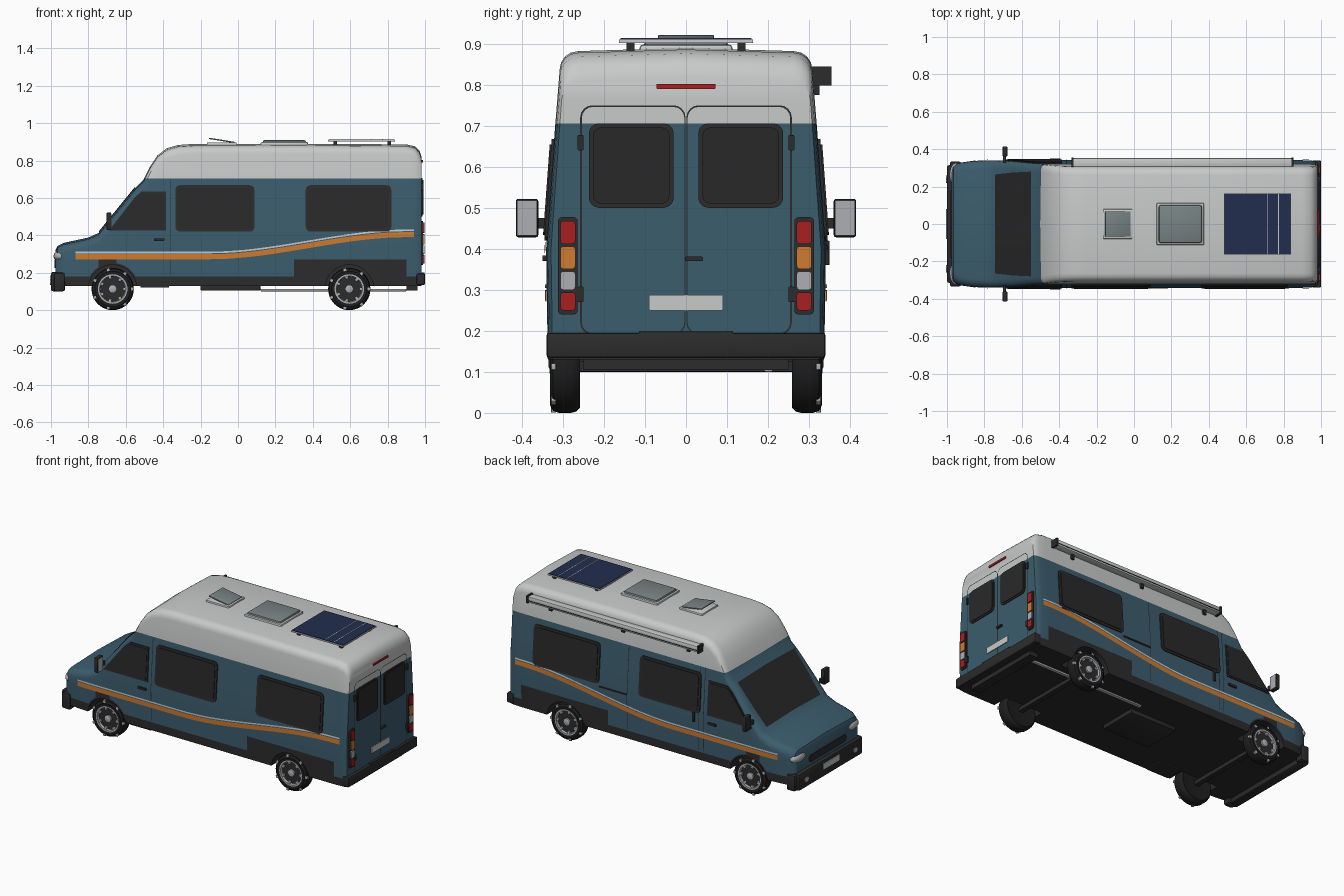
import bpy, bmesh
from math import sin, cos, pi, radians
from mathutils import Vector, Matrix

if "Cube" in bpy.data.objects:
    bpy.data.objects.remove(bpy.data.objects["Cube"])


def material(name, r, g, b):
    m = bpy.data.materials.new(name)
    m.use_nodes = True
    m.diffuse_color = (r, g, b, 1)
    m.node_tree.nodes["Principled BSDF"].inputs["Base Color"].default_value = (r, g, b, 1)
    return m


BLUE = material("body blue", .045, .11, .155)
WHITE = material("roof white", .58, .59, .59)
BLACK = material("trim black", .025, .025, .026)
GLASS = material("dark glass", .022, .022, .023)
TYRE = material("tyre rubber", .013, .013, .013)
ORANGE = material("stripe orange", .62, .2, .03)
RED = material("lamp red", .4, .014, .014)
SILVER = material("silver", .42, .43, .45)
NAVY = material("solar navy", .015, .027, .075)
SMOKE = material("skylight smoke", .19, .23, .23)


def finish(name, bm, *mats):
    me = bpy.data.meshes.new(name)
    bm.to_mesh(me)
    bm.free()
    for m in mats:
        me.materials.append(m)
    ob = bpy.data.objects.new(name, me)
    bpy.context.collection.objects.link(ob)
    return ob


def box(name, lo, hi, mat, bevel=0, tilt=0):
    lo, hi = Vector(lo), Vector(hi)
    bm = bmesh.new()
    bmesh.ops.create_cube(bm, size=1)
    bmesh.ops.scale(bm, vec=hi - lo, verts=bm.verts)
    if bevel:
        bmesh.ops.bevel(bm, geom=bm.edges[:], offset=bevel, segments=2, affect='EDGES', profile=.5)
    mat4 = Matrix.Translation((lo + hi) / 2) @ Matrix.Rotation(tilt, 4, 'Y')
    bmesh.ops.transform(bm, matrix=mat4, verts=bm.verts)
    return finish(name, bm, mat)


def sheet(name, rows, mat):
    """Open quad grid turned away from the middle of the van."""
    bm = bmesh.new()
    grid = [[bm.verts.new(p) for p in row] for row in rows]
    for a, b in zip(grid, grid[1:]):
        for i in range(len(a) - 1):
            bm.faces.new((a[i], a[i + 1], b[i + 1], b[i]))
    for f in bm.faces:
        f.normal_update()
        c = f.calc_center_median()
        if f.normal.dot(c - Vector((c.x * .5, 0, .3))) < 0:
            f.normal_flip()
    return finish(name, bm, mat)


def plate(name, outline, place, mat, low=-.004, high=.005):
    """Thin solid from a flat outline laid on a wall of the body."""
    bm = bmesh.new()
    under = [bm.verts.new(place(u, v, low)) for u, v in outline]
    over = [bm.verts.new(place(u, v, high)) for u, v in outline]
    bm.faces.new(under)
    bm.faces.new(over)
    for i in range(len(outline)):
        bm.faces.new((under[i - 1], under[i], over[i], over[i - 1]))
    bmesh.ops.recalc_face_normals(bm, faces=bm.faces)
    return finish(name, bm, mat)


def rounded(u0, u1, v0, v1, r=.02):
    pts = []
    for k, (u, v) in enumerate([(u1 - r, v1 - r), (u0 + r, v1 - r), (u0 + r, v0 + r), (u1 - r, v0 + r)]):
        pts += [(u + r * cos((k + j / 4) * pi / 2), v + r * sin((k + j / 4) * pi / 2)) for j in range(5)]
    return pts


def lerp(table, x, col=1):
    if x <= table[0][0]:
        return table[0][col]
    for a, b in zip(table, table[1:]):
        if x <= b[0]:
            return a[col] + (b[col] - a[col]) * (x - a[0]) / (b[0] - a[0])
    return table[-1][col]


# Body shape: station x, roof height, width factor; and half width by height
STATIONS = [(-.975, .315, .88), (-.965, .335, .92), (-.93, .352, .965), (-.87, .365, .99), (-.8, .38, 1),
            (-.745, .405, 1), (-.65, .522, 1), (-.55, .645, 1), (-.505, .69, 1), (-.47, .76, 1), (-.43, .82, 1),
            (-.38, .858, 1), (-.32, .875, 1), (-.25, .88, 1), (.3, .882, 1), (.9, .878, 1),
            (.945, .868, .995), (.97, .845, .985), (.982, .81, .965)]
WIDTH = [(.13, .337), (.4, .341), (.7, .319), (.85, .307)]
FILLET, CROWN = .045, .008
WHEELS = (-.67, .595)
AXLE_Z = .113


def side(x, z):
    return lerp(WIDTH, z) * lerp(STATIONS, x, 2)


def on_side(s):
    return lambda x, z, o: Vector((x, s * (side(x, z) + o), z))


def on_rear(y, z, o):
    return Vector((.982 + o, y, z))


def on_front(y, z, o):
    return Vector((-.975 - o, y, z))


# Lofted body shell
bm = bmesh.new()
rings = []
for x, top, w in STATIONS:
    shoulder = top - FILLET
    half = [(side(x, min(z, shoulder)), min(z, shoulder)) for z in (.13, .27, .4, .55, .7, .9)]
    half += [(side(x, shoulder) - FILLET * (1 - cos(a)), shoulder + FILLET * sin(a))
             for a in (pi / 8, pi / 4, pi * 3 / 8, pi / 2)]
    pts = half + [(0, top + CROWN)] + [(-y, z) for y, z in reversed(half)]
    rings.append([bm.verts.new((x, y, z)) for y, z in pts])
for a, b in zip(rings, rings[1:]):
    for i in range(len(a)):
        bm.faces.new((a[i - 1], a[i], b[i], b[i - 1]))
bm.faces.new(rings[0])
bm.faces.new(rings[-1])
bmesh.ops.remove_doubles(bm, verts=bm.verts, dist=.0005)
bmesh.ops.recalc_face_normals(bm, faces=bm.faces)
for z in (.18, .705):
    bmesh.ops.bisect_plane(bm, geom=bm.verts[:] + bm.edges[:] + bm.faces[:], plane_co=(0, 0, z), plane_no=(0, 0, 1))
body = finish("body_shell", bm, BLUE, WHITE, BLACK)

# Wheel arches cut from the shell
bm = bmesh.new()
for x in WHEELS:
    for s in (1, -1):
        m = Matrix.Translation((x, s * .335, AXLE_Z)) @ Matrix.Rotation(pi / 2, 4, 'X')
        bmesh.ops.create_cone(bm, cap_ends=True, segments=48, radius1=.13, radius2=.13, depth=.2, matrix=m)
cutter = finish("arch_cutter", bm)
cutter.hide_render = True
mod = body.modifiers.new("arches", 'BOOLEAN')
mod.operation, mod.solver, mod.object = 'DIFFERENCE', 'EXACT', cutter
bpy.context.view_layer.update()
body.data = bpy.data.meshes.new_from_object(body.evaluated_get(bpy.context.evaluated_depsgraph_get()))
body.modifiers.clear()
bpy.data.objects.remove(cutter)
for f in body.data.polygons:
    c = f.center
    in_arch = any((c.x - x) ** 2 + (c.z - AXLE_Z) ** 2 < .0175 for x in WHEELS)
    f.material_index = 2 if c.z < .18 or in_arch else 1 if c.z > .705 else 0


# Wheels
def lathe(name, profile, mat, x, s):
    n = 40
    bm = bmesh.new()
    loops = [[bm.verts.new((x + r * cos(i * 2 * pi / n), s * y, AXLE_Z + r * sin(i * 2 * pi / n)))
              for i in range(n)] for r, y in profile]
    for a, b in zip(loops, loops[1:]):
        for i in range(n):
            bm.faces.new((a[i - 1], a[i], b[i], b[i - 1]))
    bm.faces.new(loops[0])
    bm.faces.new(loops[-1])
    bmesh.ops.recalc_face_normals(bm, faces=bm.faces)
    return finish(name, bm, mat)


for x, end in zip(WHEELS, ("front", "rear")):
    for s in (1, -1):
        lathe(end + "_tyre", [(.07, .262), (.1, .258), (.11, .268), (.113, .28), (.113, .31), (.108, .324),
                              (.095, .331), (.079, .329), (.077, .312)], TYRE, x, s)
        lathe(end + "_rim", [(.079, .31), (.079, .331), (.07, .331), (.067, .316)], SILVER, x, s)
        lathe(end + "_brake_disc", [(.066, .31), (.066, .318)], BLACK, x, s)
        lathe(end + "_hub", [(.022, .31), (.022, .329), (.015, .333)], SILVER, x, s)
        for k in range(7):
            sp = box(end + "_spoke", (.012, -.006, -.008), (.072, .006, .008), SILVER, .002)
            sp.data.transform(Matrix.Translation((x, s * .323, AXLE_Z)) @
                              Matrix.Rotation(k * 2 * pi / 7, 4, 'Y') @ Matrix.Translation((.042, 0, 0)))
        arc = [radians(16 + 148 * i / 24) for i in range(25)]
        sheet(end + "_arch_lip", [[on_side(s)(x + r * cos(a), AXLE_Z + r * sin(a), .004) for a in arc]
                                  for r in (.129, .139)], BLACK)

# Side glass, stripes, seams and handles
CAB = [(-.69, .425), (-.385, .425), (-.385, .635), (-.515, .635), (-.55, .605)]
for s in (1, -1):
    wall = on_side(s)
    for u0, u1 in ((-.335, .088), (.362, .82)):
        plate("side_window_frame", rounded(u0, u1, .42, .668, .025), wall, BLACK, -.004, .006)
        plate("side_window", rounded(u0 + .014, u1 - .014, .434, .654, .02), wall, GLASS, .004, .01)
    plate("cab_window_frame", CAB, wall, BLACK, -.006, .005)
    plate("cab_window", [(-.51 + (u + .51) * .92, .52 + (v - .52) * .9) for u, v in CAB], wall, GLASS, .003, .008)
    xs = [-.87 + 1.81 * i / 40 for i in range(41)]
    ease = [min(max((x + .15) / 1.05, 0), 1) for x in xs]
    rise = [.118 * t * t * (3 - 2 * t) for t in ease]
    for name, z0, z1, mat in (("orange_stripe", .272, .299, ORANGE), ("pale_stripe", .304, .313, WHITE)):
        sheet(name, [[wall(x, z + h, .004) for x, h in zip(xs, rise)] for z in (z0, z1)], mat)
    for x in (-.362,) + ((.165, -.33) if s > 0 else ()):
        sheet("door_seam", [[wall(x + d, z, .003) for z in (.19, .3, .4, .55, .7)] for d in (0, .004)], BLACK)
    plate("door_handle", rounded(-.45, -.393, .37, .384, .004), wall, BLACK, 0, .009)
    # Mirrors
    box("mirror_arm", (-.7, s * .33, .45), (-.685, s * .37, .475), BLACK)
    box("mirror_housing", (-.703, s * .36, .428), (-.677, s * .415, .522), BLACK, .006)
    box("mirror_glass", (-.679, s * .365, .434), (-.675, s * .411, .516), SILVER)
box("sliding_door_handle", (-.3, .336, .36), (-.285, .35, .42), BLACK, .003)
box("slide_rail", (.17, .33, .4), (.36, .346, .408), BLACK)

# Windscreen, laid on the sloping front
sheet("windscreen", [[(x, y * w, lerp(STATIONS, x) + CROWN * (1 - abs(y) * .9) + .007) for y in (-1, -.5, 0, .5, 1)]
                     for x, w in ((-.742, .265), (-.65, .275), (-.552, .28))], GLASS)

# Nose
for s in (1, -1):
    bm = bmesh.new()
    bmesh.ops.create_uvsphere(bm, u_segments=24, v_segments=12, radius=1)
    bmesh.ops.scale(bm, vec=(.033, .064, .031), verts=bm.verts)
    bmesh.ops.translate(bm, vec=(-.953, s * .262, .288), verts=bm.verts)
    finish("headlight", bm, SILVER)
    plate("fog_light", rounded(s * .24 - .02, s * .24 + .02, .135, .165, .014),
          lambda y, z, o: Vector((-1 - o, y, z)), SILVER)
    box("front_bumper_side", (-.985, s * .285, .1), (-.925, s * .335, .2), BLACK, .012)
plate("grille", rounded(-.18, .18, .225, .268, .015), on_front, BLACK)
box("front_bumper", (-1, -.315, .1), (-.94, .315, .205), BLACK, .012)
box("front_plate", (-1.004, -.08, .15), (-.999, .08, .185), WHITE)

# Rear doors and lamps
for s in (1, -1):
    def door(y, z, o):
        return on_rear(s * y, z, o)
    outer, inner = rounded(.001, .258, .19, .75, .03), rounded(.004, .254, .194, .746, .027)
    sheet("rear_door_seam", [[door(u, v, .002) for u, v in ring + ring[:1]] for ring in (outer, inner)], BLACK)
    plate("rear_window_frame", rounded(.03, .237, .5, .706, .025), door, BLACK)
    plate("rear_window", rounded(.04, .227, .51, .696, .02), door, GLASS, .003, .009)
    plate("lamp_housing", rounded(.264, .312, .24, .477, .01), door, BLACK, -.01, .008)
    for z0, z1, mat in ((.25, .294, RED), (.3, .345, SILVER), (.351, .406, ORANGE), (.412, .468, RED)):
        plate("lamp_lens", rounded(.27, .306, z0, z1, .007), door, mat, .006, .014)
    for z in (.27, .64):
        plate("rear_hinge", rounded(.25, .264, z, z + .038, .003), door, BLACK, 0, .009)
plate("rear_handle", rounded(-.003, .042, .37, .381, .004), on_rear, BLACK, 0, .012)
plate("rear_plate", rounded(-.09, .09, .25, .288, .003), on_rear, WHITE)
plate("high_brake_lamp", rounded(-.072, .072, .79, .802, .002), on_rear, RED, -.01, .006)
box("rear_bumper", (.955, -.34, .135), (1, .34, .195), BLACK, .006)
box("bumper_step", (.975, -.115, .19), (.998, .115, .2), BLACK)

# Roof fittings
box("solar_frame", (.48, -.163, .902), (.84, .163, .91), WHITE)
box("solar_cells", (.483, -.16, .909), (.837, .16, .913), NAVY)
for x in (.71, .77):
    box("solar_line", (x, -.16, .912), (x + .004, .16, .914), WHITE)
for x in (.51, .8):
    for s in (1, -1):
        box("solar_foot", (x, s * .125, .87), (x + .018, s * .145, .903), BLACK)
box("skylight_base", (.12, -.113, .875), (.375, .113, .898), WHITE, .008)
box("skylight_dome", (.132, -.102, .885), (.363, .102, .91), SMOKE, .011)
box("hatch_base", (-.167, -.08, .87), (-.007, .08, .897), WHITE, .006)
box("hatch_lid", (-.155, -.068, .904), (-.018, .068, .911), SMOKE, .002, .16)

# Awning along one side
box("awning_case", (-.325, .306, .802), (.845, .352, .84), WHITE, .006)
box("awning_slot", (-.325, .351, .812), (.845, .354, .817), BLACK)
for x in (-.335, .842):
    box("awning_cap", (x, .305, .798), (x + .012, .355, .844), BLACK)
for x in (-.25, .2, .7):
    box("awning_bracket", (x, .305, .775), (x + .02, .325, .803), BLACK)

# Underside
box("under_tank", (-.2, -.12, .105), (.12, .12, .135), BLACK, .004)
box("entry_step", (-.52, -.33, .122), (-.37, -.22, .134), BLACK)
box("exhaust_pipe", (.12, .19, .1), (.9, .212, .113), SILVER, .004)
box("rear_crossmember", (.9, -.25, .104), (.96, .25, .137), BLACK)
for x in WHEELS:
    box("axle_beam", (x - .015, -.27, AXLE_Z - .012), (x + .015, .27, AXLE_Z + .012), BLACK)

bpy.ops.object.select_all(action='DESELECT')
for ob in bpy.context.scene.objects:
    if ob.type == 'MESH':
        ob.select_set(True)
bpy.context.view_layer.objects.active = body
bpy.ops.object.shade_smooth_by_angle(angle=radians(32))
